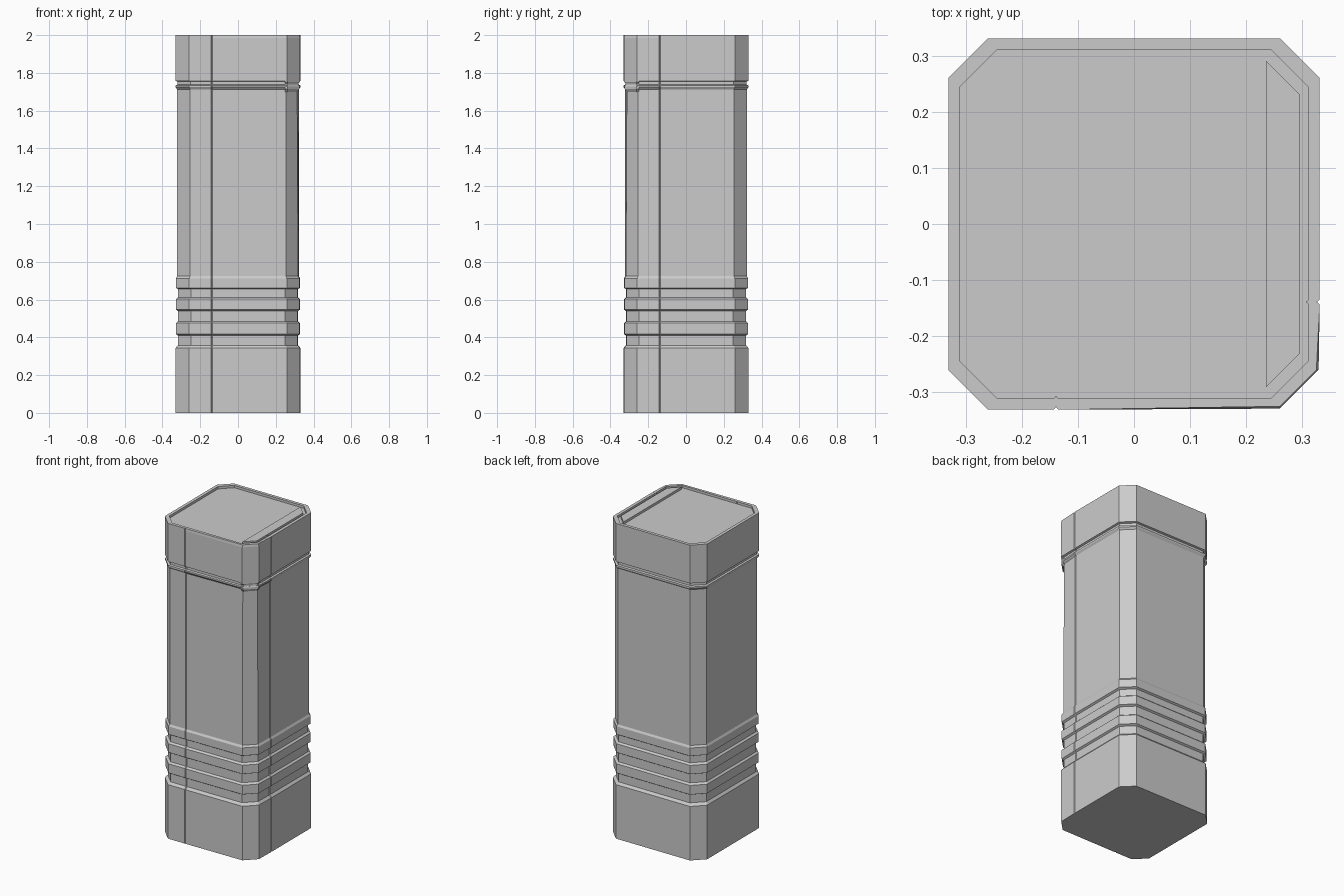
import bpy, bmesh

if "Cube" in bpy.data.objects:
    bpy.data.objects.remove(bpy.data.objects["Cube"])

R = 0.331


def finish(name, bm):
    bmesh.ops.recalc_face_normals(bm, faces=bm.faces[:])
    me = bpy.data.meshes.new(name)
    bm.to_mesh(me)
    bm.free()
    ob = bpy.data.objects.new(name, me)
    bpy.context.collection.objects.link(ob)
    return ob


def loft(name, rings):
    """Skin a stack of closed 3D rings and cap both ends."""
    bm = bmesh.new()
    vs = [[bm.verts.new(p) for p in ring] for ring in rings]
    n = len(vs[0])
    for a, b in zip(vs, vs[1:]):
        for i in range(n):
            j = (i + 1) % n
            bm.faces.new((a[i], a[j], b[j], b[i]))
    bm.faces.new(vs[0][::-1])
    bm.faces.new(vs[-1])
    return finish(name, bm)


def prism(name, pts, z0, z1):
    return loft(name, [[(x, y, z) for x, y in pts] for z in (z0, z1)])


def section(z, r, k):
    """Chamfered square with two seams and front right corner set back by k."""
    f = 0.26 - 0.8 * (R - r)
    pts = [(-0.143, -r), (-0.139, -r + 0.005), (-0.135, -r),
           (f, -r + k), (r - k, -f),
           (r, -0.143), (r - 0.005, -0.139), (r, -0.135),
           (r, f), (f, r), (-f, r), (-r, f), (-r, -f), (-f, -r)]
    return [(x, y, z) for x, y in pts]


# main case: (height, half width, corner set-back)
rows = [(0, R, .003), (.343, R, .003), (.358, .318, .003)]
for lo, hi in ((.41, .475), (.54, .602), (.655, .712)):
    rows += [(lo, .318, .003), (lo + .007, .329, .003),
             (hi, .329, .003), (hi + .01, .318, .003)]
rows[-1] = (.724, .322, .004)
rows += [(1.712, .322, .009), (1.724, .33, .005), (1.734, .33, .005),
         (1.738, .32, .003), (1.754, .32, .003), (1.758, R, .002),
         (1.985, R, .002), (2.0, R, .006), (2.0, .311, 0), (1.985, .311, 0)]
loft("case", [section(*r) for r in rows])

# corner clip joining lid to body
clip = [(1.70, .313), (1.716, .326), (1.728, .326), (1.735, .321),
        (1.745, .321), (1.752, .327), (1.765, .327), (1.777, .318)]
loft("corner_clip", [[(.248, -r, z), (.262, -r, z), (r, -.262, z),
                      (r, -.248, z), (.248, -.248, z)] for z, r in clip])

# lid panels, separated by a channel
lid = prism("lid_panel", [(.195, -.296), (.195, .296), (-.231, .296),
                          (-.296, .231), (-.296, -.231), (-.231, -.296)], 1.975, 2.0)
prism("lid_strip", [(.235, -.291), (.295, -.231), (.295, .231), (.235, .291)], 1.975, 2.0)

# square holes in the lid
bm = bmesh.new()
for x, y in ((.123, -.045), (.153, -.072), (.102, -.138), (.153, -.138),
             (.102, -.212), (.153, -.212), (.153, -.256)):
    vs = bmesh.ops.create_cube(bm, size=.0335)["verts"]
    bmesh.ops.translate(bm, vec=(x, y, 2.0068), verts=vs)
cutter = finish("hole_cutter", bm)
cutter.hide_render = True
cutter.hide_viewport = True
mod = lid.modifiers.new("holes", 'BOOLEAN')
mod.operation = 'DIFFERENCE'
mod.object = cutter
mod.solver = 'EXACT'
